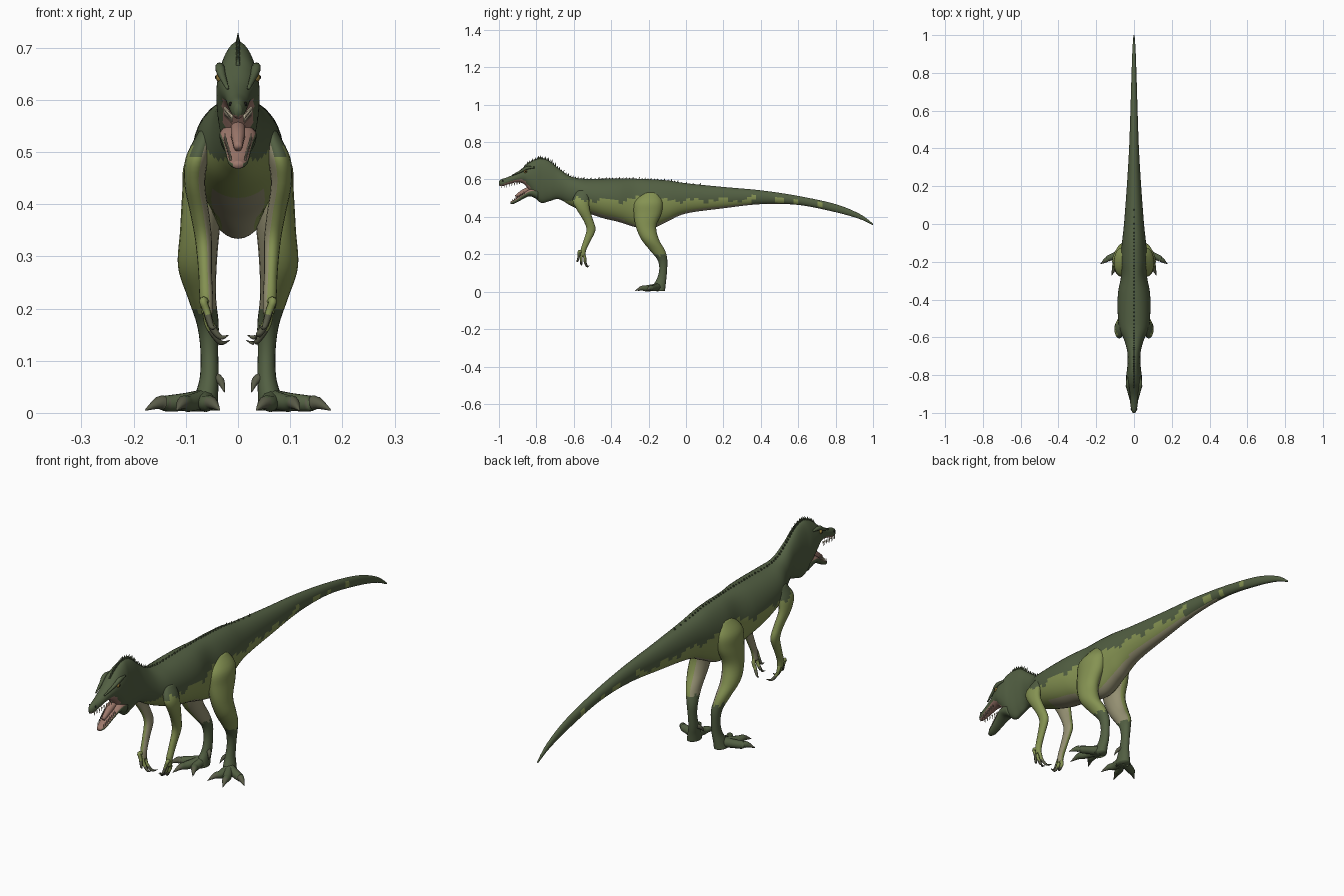
import bpy, bmesh, math
from mathutils import Vector

cube = bpy.data.objects.get("Cube")
if cube:
    bpy.data.objects.remove(cube)

# Colours
PALETTE = {
    "dark_green": (0.085, 0.115, 0.055),
    "light_green": (0.235, 0.29, 0.085),
    "belly_tan": (0.30, 0.28, 0.17),
    "mouth_pink": (0.34, 0.19, 0.15),
    "claw_grey": (0.10, 0.105, 0.065),
    "tooth_cream": (0.55, 0.48, 0.34),
    "eye_amber": (0.30, 0.20, 0.04),
    "pupil_black": (0.01, 0.01, 0.01),
}
MATS = []
for label, rgb in PALETTE.items():
    m = bpy.data.materials.new(label)
    m.use_nodes = True
    m.diffuse_color = (*rgb, 1)
    bsdf = m.node_tree.nodes["Principled BSDF"]
    bsdf.inputs["Base Color"].default_value = (*rgb, 1)
    bsdf.inputs["Roughness"].default_value = 0.8
    MATS.append(m)
DARK, LIGHT, TAN, PINK, CLAW, TOOTH, AMBER, BLACK = range(len(MATS))


def smooth_rows(rows, steps):
    """Catmull-Rom interpolation through rows of numbers."""
    rows = [Vector(r) for r in rows]
    out = []
    for i in range(len(rows) - 1):
        p, a = rows[max(i - 1, 0)], rows[i]
        b, n = rows[i + 1], rows[min(i + 2, len(rows) - 1)]
        for k in range(steps):
            t = k / steps
            out.append(0.5 * (2 * a + (b - p) * t + (2 * p - 5 * a + 4 * b - n) * t**2
                              + (3 * a - p - 3 * b + n) * t**3))
    return out + [rows[-1]]


def add_rings(bm, rings, sides):
    """Skin rings given as (centre, side vector, up vector) and cap both ends."""
    loops = []
    for c, u, v in rings:
        angles = [2 * math.pi * k / sides for k in range(sides)]
        loops.append([bm.verts.new(c + u * math.cos(a) + v * math.sin(a)) for a in angles])
    for a, b in zip(loops, loops[1:]):
        for k in range(sides):
            j = (k + 1) % sides
            bm.faces.new((a[k], a[j], b[j], b[k]))
    bm.faces.new(loops[0])
    bm.faces.new(loops[-1])


def add_tube(bm, pts, sides=10, steps=4):
    """Round tube along (x, y, z, radius) points."""
    rows = smooth_rows(pts, steps)
    pos = [Vector(r[:3]) for r in rows]
    rings = []
    for i, r in enumerate(rows):
        t = (pos[min(i + 1, len(pos) - 1)] - pos[max(i - 1, 0)]).normalized()
        ref = Vector((1, 0, 0)) if abs(t.x) < 0.8 else Vector((0, 0, 1))
        u = t.cross(ref).normalized()
        rings.append((pos[i], u * r[3], t.cross(u) * r[3]))
    add_rings(bm, rings, sides)


def finish(name, bm, paint):
    """Make the object; paint is a material index or a rule (centre, normal) -> index."""
    bmesh.ops.recalc_face_normals(bm, faces=bm.faces)
    mesh = bpy.data.meshes.new(name)
    bm.to_mesh(mesh)
    bm.free()
    for m in MATS:
        mesh.materials.append(m)
    for p in mesh.polygons:
        p.material_index = paint(p.center, p.normal) if callable(paint) else paint
    mesh.shade_smooth()
    ob = bpy.data.objects.new(name, mesh)
    bpy.context.collection.objects.link(ob)
    return ob


def loft_y(name, rows, paint, sides, steps):
    """Loft along y from (y, top, bottom, half width) rows."""
    bm = bmesh.new()
    add_rings(bm, [(Vector((0, y, (t + b) / 2)), Vector((w, 0, 0)), Vector((0, 0, (t - b) / 2)))
                   for y, t, b, w in smooth_rows(rows, steps)], sides)
    return finish(name, bm, paint)


def loft_z(name, s, rows, paint, sides=20, steps=5):
    """Loft a limb downwards from (z, x, y, x radius, y radius) rows; s is the side."""
    bm = bmesh.new()
    add_rings(bm, [(Vector((s * x, y, z)), Vector((rx, 0, 0)), Vector((0, ry, 0)))
                   for z, x, y, rx, ry in smooth_rows(rows, steps)], sides)
    return finish(name, bm, paint)


def ripple(y):
    return 0.011 * math.sin(41 * y) + 0.008 * math.sin(97 * y + 1)


# Head, neck, torso and tail in one skin
BODY = [
    (-1.0, .592, .568, .007), (-.985, .602, .564, .014), (-.95, .614, .574, .02),
    (-.91, .634, .584, .026), (-.87, .664, .578, .036), (-.84, .688, .545, .041),
    (-.80, .708, .495, .041), (-.77, .711, .474, .037), (-.73, .698, .484, .034),
    (-.68, .658, .495, .035), (-.62, .618, .462, .05), (-.55, .604, .43, .078),
    (-.45, .604, .395, .087), (-.36, .605, .373, .084), (-.27, .604, .345, .068),
    (-.19, .601, .335, .072), (-.10, .595, .375, .064), (0, .58, .418, .053),
    (.2, .56, .446, .038), (.4, .542, .468, .026), (.6, .512, .464, .019),
    (.8, .468, .425, .013), (.93, .415, .388, .008), (1.0, .364, .355, .003),
]


def body_paint(c, n):
    if c.y < -.66:
        return PINK if c.y < -.83 and n.z < -.45 else DARK
    if c.y < .36:
        if c.z > .49 + ripple(c.y):
            return DARK
        return TAN if n.z < -.72 and c.y > -.5 else LIGHT
    if c.y < .55 and n.z < -.85:
        return TAN
    flank = .505 - .11 * (c.y - .36)
    spot = abs(c.z - flank) < .014 and math.sin(55 * c.y) + math.sin(91 * c.y) > .5
    return LIGHT if c.y < .75 and spot else DARK


loft_y("body", BODY, body_paint, 40, 8)

# Open lower jaw with pink inside
JAW = [(-.79, .56, .49, .034), (-.83, .552, .51, .036), (-.86, .534, .502, .03),
       (-.89, .512, .485, .024), (-.92, .492, .47, .019), (-.938, .482, .468, .01)]
loft_y("lower_jaw", JAW, lambda c, n: PINK if n.z > .3 or n.y < -.9 else DARK, 20, 4)
bm = bmesh.new()
add_tube(bm, [(0, -.83, .55, .014), (0, -.87, .533, .014), (0, -.91, .508, .008)])
finish("tongue", bm, PINK)

# Teeth along both jaws
bm = bmesh.new()
for s in (-1, 1):
    for k in range(8):
        t = k / 7
        x, y = s * (.025 - .013 * t), -.89 - .095 * t
        add_tube(bm, [(x, y, .586 - .014 * t, .003), (x, y, .568 - .014 * t, .0005)], 5, 1)
        x, y, z = s * (.025 - .011 * t), -.865 - .06 * t, .522 - .038 * t
        add_tube(bm, [(x, y, z, .0025), (x, y - .003, z + .014, .0005)], 5, 1)
finish("teeth", bm, TOOTH)

# Eyes, brows and nostrils
for s, side in ((1, "left"), (-1, "right")):
    for part, x, r, col in (("eye", .034, .009, AMBER), ("pupil", .040, .0045, BLACK)):
        bm = bmesh.new()
        bmesh.ops.create_uvsphere(bm, u_segments=14, v_segments=8, radius=r)
        bmesh.ops.translate(bm, verts=bm.verts, vec=(s * x, -.858, .643))
        finish(f"{side}_{part}", bm, col)
    bm = bmesh.new()
    add_tube(bm, [(s * .034, -.81, .664, .004), (s * .035, -.85, .662, .009),
                  (s * .03, -.88, .645, .007), (s * .02, -.93, .622, .003)])
    finish(f"{side}_brow", bm, DARK)
    bm = bmesh.new()
    bmesh.ops.create_uvsphere(bm, u_segments=8, v_segments=6, radius=.004)
    bmesh.ops.translate(bm, verts=bm.verts, vec=(s * .014, -.98, .592))
    finish(f"{side}_nostril", bm, BLACK)

# Row of small spines from the crown to the hips
bm = bmesh.new()
for i, (y, top, bottom, w) in enumerate(smooth_rows(BODY, 5)):
    if -.87 < y < .1:
        h = .016 if y < -.7 else .009
        add_tube(bm, [(0, y, top - .006, .006), (0, y + .006, top + h * (.6 + .4 * (i % 2)), .0006)],
                 5, 1)
finish("back_spines", bm, DARK)

# Limbs, built once per side
LEG = [
    (.53, .045, -.19, .02, .04), (.48, .06, -.2, .042, .075), (.42, .066, -.205, .041, .074),
    (.35, .073, -.214, .038, .055), (.28, .078, -.192, .037, .047), (.22, .069, -.152, .027, .04),
    (.17, .058, -.126, .021, .026), (.12, .055, -.122, .017, .021), (.07, .055, -.13, .018, .025),
    (.035, .06, -.142, .022, .033), (.005, .064, -.148, .026, .036),
]
ARM = [
    (.54, .06, -.55, .015, .03), (.49, .078, -.562, .022, .044), (.44, .083, -.55, .02, .035),
    (.38, .073, -.522, .018, .026), (.33, .066, -.508, .016, .024), (.27, .063, -.53, .013, .019),
    (.225, .061, -.548, .013, .015), (.19, .059, -.552, .011, .013),
]
TOES = {"outer": (.135, -.182, .178, -.212), "middle": (.098, -.215, .118, -.272),
        "inner": (.06, -.205, .035, -.255)}
FINGERS = {"rear": (.052, -.54, .16, .016, -.517, .133),
           "middle": (.05, -.56, .165, .018, -.56, .143),
           "front": (.06, -.572, .195, .04, -.588, .162)}

for s, side in ((1, "left"), (-1, "right")):
    def leg_paint(c, n):
        if c.z < .2 + .6 * ripple(6 * c.x + 3 * c.y):
            return DARK
        return TAN if n.x * s < -.45 else LIGHT

    def arm_paint(c, n):
        return TAN if n.x * s < -.4 else (DARK if c.z > .49 + ripple(c.y) else LIGHT)

    loft_z(f"{side}_leg", s, LEG, leg_paint)
    loft_z(f"{side}_arm", s, ARM, arm_paint, 16)

    # Toes with a tapered claw
    for toe, (x, y, tx, ty) in TOES.items():
        bm = bmesh.new()
        add_tube(bm, [(s * .064, -.15, .024, .022), (s * (x + .064) / 2, (y - .15) / 2, .021, .018),
                      (s * x, y, .018, .016), (s * (x + .4 * (tx - x)), y + .4 * (ty - y), .019, .012),
                      (s * tx, ty, .005, .001)])
        finish(f"{side}_{toe}_toe", bm, lambda c, n: CLAW if c.y < y + .45 * (ty - y) else DARK)
    bm = bmesh.new()
    add_tube(bm, [(s * .05, -.13, .07, .01), (s * .034, -.145, .062, .008), (s * .026, -.16, .04, .001)])
    finish(f"{side}_dew_claw", bm, CLAW)

    # Fingers with curved claws
    for finger, (x, y, z, tx, ty, tz) in FINGERS.items():
        bm = bmesh.new()
        add_tube(bm, [(s * .06, -.552, .21, .009), (s * (x + .007), y, z + .02, .0075),
                      (s * x, y, z, .007), (s * (x + tx) / 2, (y + ty) / 2, tz + .002, .005),
                      (s * tx, ty, tz + .006, .0007)], 8)
        finish(f"{side}_{finger}_finger", bm, lambda c, n: CLAW if c.z < z - .004 else LIGHT)
